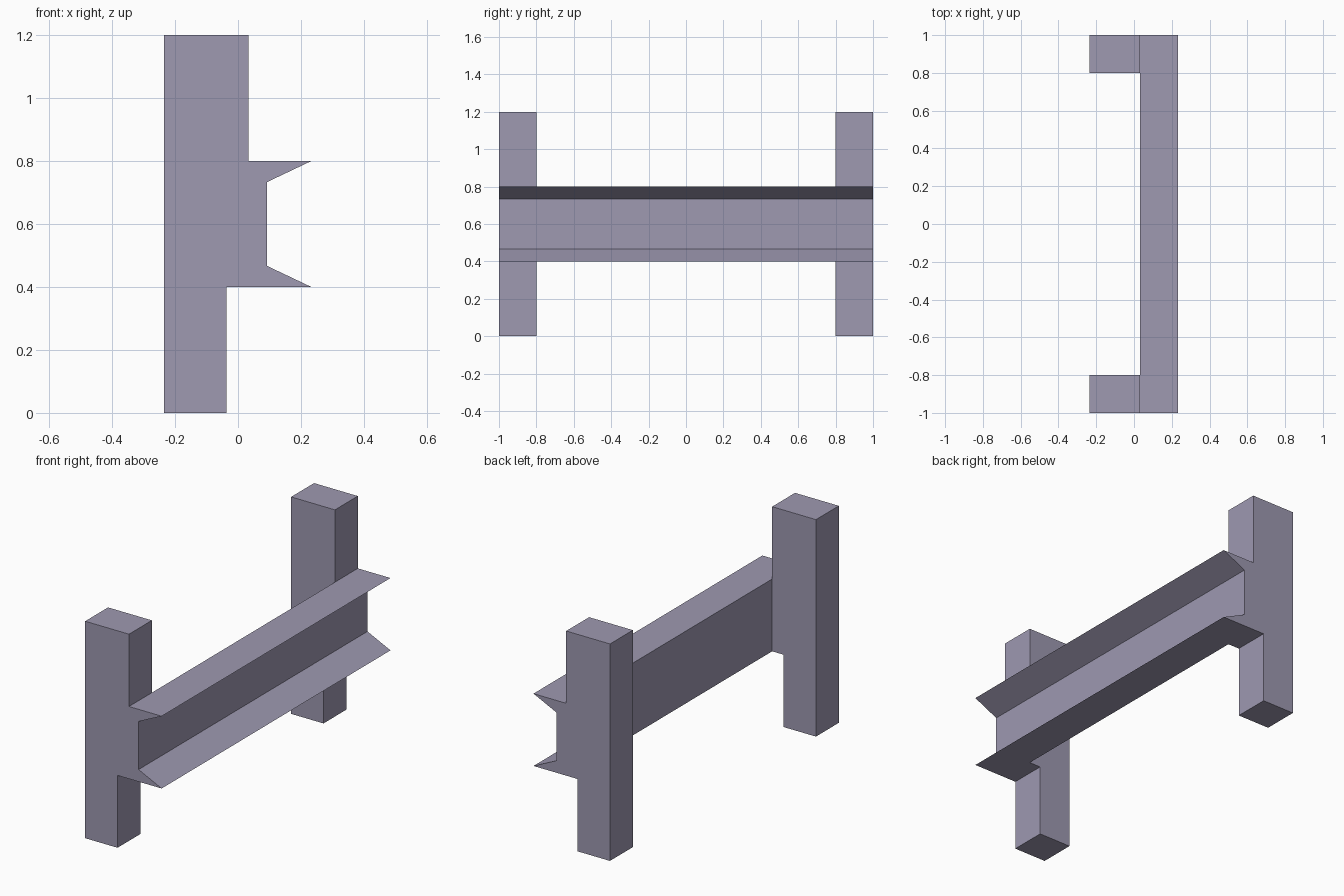
import bpy
import bmesh

if "Cube" in bpy.data.objects:
    bpy.data.objects.remove(bpy.data.objects["Cube"])

# One flat painted-metal colour
metal = bpy.data.materials.new("grey violet metal")
metal.diffuse_color = (0.342, 0.319, 0.44, 1.0)
metal.use_nodes = True
metal.node_tree.nodes["Principled BSDF"].inputs["Base Color"].default_value = metal.diffuse_color


def prism(name, profile, y0, y1):
    """Extrude an (x, z) profile from y0 to y1."""
    bm = bmesh.new()
    face = bm.faces.new([bm.verts.new((x, y0, z)) for x, z in profile])
    ext = bmesh.ops.extrude_face_region(bm, geom=[face])
    verts = [v for v in ext["geom"] if isinstance(v, bmesh.types.BMVert)]
    bmesh.ops.translate(bm, verts=verts, vec=(0, y1 - y0, 0))
    bmesh.ops.recalc_face_normals(bm, faces=bm.faces[:])
    mesh = bpy.data.meshes.new(name)
    bm.to_mesh(mesh)
    bm.free()
    mesh.materials.append(metal)
    obj = bpy.data.objects.new(name, mesh)
    bpy.context.collection.objects.link(obj)
    return obj


BACK, LEG, MID, WEB, TIP = -0.235, -0.037, 0.033, 0.092, 0.233
LOW, HIGH, TOP = 0.4, 0.8, 1.2

# Posts: slim leg below the rail, thicker above it
post = [(BACK, 0), (LEG, 0), (LEG, LOW), (MID, LOW), (MID, TOP), (BACK, TOP)]
prism("front_post", post, -1.0, -0.8)
prism("back_post", post, 0.8, 1.0)

# Guard rail: flat back, flared lips at the top and bottom
rail = [(MID, LOW), (TIP, LOW), (WEB, 0.467), (WEB, 0.733), (TIP, HIGH), (MID, HIGH)]
prism("guard_rail", rail, -1.0, 1.0)
